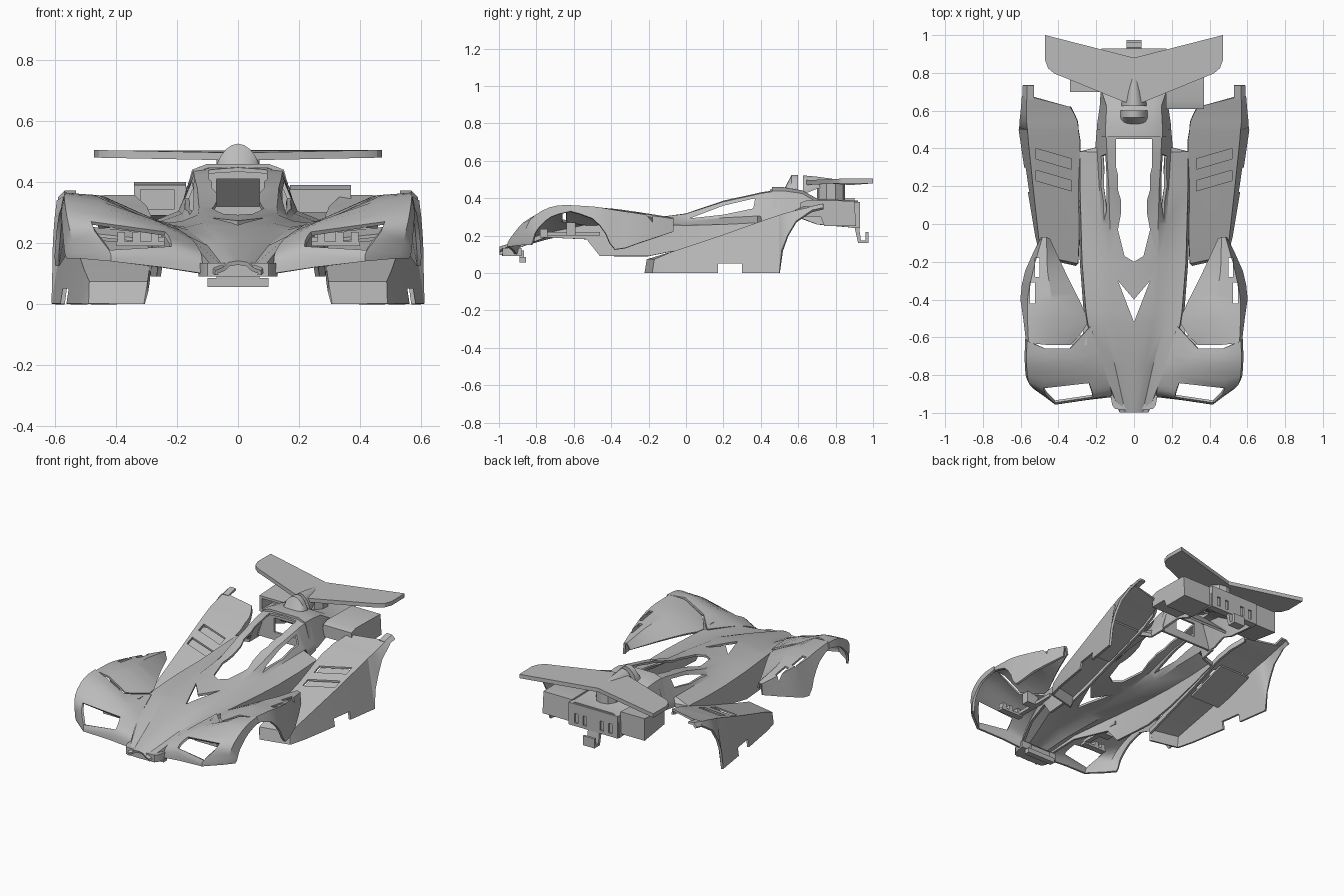
import bpy, bmesh, math
from mathutils import Vector

cube = bpy.data.objects.get("Cube")
if cube:
    bpy.data.objects.remove(cube, do_unlink=True)

grey = bpy.data.materials.new("body_grey")
grey.use_nodes = True
grey.diffuse_color = (0.5, 0.5, 0.5, 1)
grey.node_tree.nodes["Principled BSDF"].inputs["Base Color"].default_value = (0.5, 0.5, 0.5, 1)
parts, cutters = [], []


def make(name, bm, group=parts):
    bmesh.ops.recalc_face_normals(bm, faces=bm.faces)
    me = bpy.data.meshes.new(name)
    bm.to_mesh(me)
    bm.free()
    me.materials.append(grey)
    ob = bpy.data.objects.new(name, me)
    bpy.context.collection.objects.link(ob)
    group.append(ob)
    return ob


def spline(a, b, c, d, t):
    return 0.5 * (2 * b + (c - a) * t + (2 * a - 5 * b + 4 * c - d) * t * t + (3 * b - a - 3 * c + d) * t ** 3)


def loft(name, rows, steps=1, holes=(), cap=False):
    """Skin through rows of points; holes are (row, column) cells left open."""
    rows = [[Vector(p) for p in r] for r in rows]
    n, fine = len(rows), []
    for i in range(n - 1):
        four = [rows[max(i - 1, 0)], rows[i], rows[i + 1], rows[min(i + 2, n - 1)]]
        for s in range(steps):
            fine.append([spline(*ps, s / steps) for ps in zip(*four)])
    fine.append(rows[-1])
    bm = bmesh.new()
    grid = [[bm.verts.new(p) for p in r] for r in fine]
    for i, (r, q) in enumerate(zip(grid, grid[1:])):
        for j in range(len(r) - 1):
            if (i // steps, j) not in holes:
                bm.faces.new((r[j], r[j + 1], q[j + 1], q[j]))
    if cap:
        bm.faces.new(grid[0])
        bm.faces.new(grid[-1])
    return make(name, bm)


def section(y, *xz):
    return [(x, y, z) for x, z in xz]


def prism(name, pts, axis, lo, hi, group=parts):
    """Extrude a flat outline along x or z."""
    put = (lambda p, h: (h, *p)) if axis == "x" else (lambda p, h: (*p, h))
    bm = bmesh.new()
    a, b = ([bm.verts.new(put(p, h)) for p in pts] for h in (lo, hi))
    bm.faces.new(a)
    bm.faces.new(b)
    for i in range(len(pts)):
        j = i - 1
        bm.faces.new((a[j], a[i], b[i], b[j]))
    ob = make(name, bm, group)
    ob.hide_render = group is cutters
    return ob


def box(name, x, y, z, group=parts):
    return prism(name, [(x[0], y[0]), (x[1], y[0]), (x[1], y[1]), (x[0], y[1])], "z", *z, group)


def both_sides(half):
    return half + [(-x, y) for x, y in reversed(half) if x]


def mirror(ob):
    m = ob.modifiers.new("mirror", "MIRROR")
    m.use_clip = True
    return ob


def shell(ob, t=0.014):
    m = ob.modifiers.new("shell", "SOLIDIFY")
    m.thickness, m.offset = t, 0
    return ob


def cut(ob, *tools):
    for c in tools:
        m = ob.modifiers.new("cut", "BOOLEAN")
        m.operation, m.object, m.solver = "DIFFERENCE", c, "EXACT"
    return ob


# Hood and canopy in one long shell
hood = loft("hood_and_canopy", [
    section(-0.995, (0, .135), (.03, .13), (.045, .115), (.07, .105), (.07, .095)),
    section(-0.75, (0, .205), (.06, .2), (.1, .185), (.165, .22), (.165, .19)),
    section(-0.53, (0, .25), (.1, .25), (.16, .235), (.24, .26), (.245, .18)),
    section(-0.46, (0, .26), (.115, .258), (.17, .245), (.25, .26), (.26, .09)),
    section(-0.2, (0, .285), (.13, .285), (.18, .265), (.27, .255), (.28, .09)),
    section(0, (0, .315), (.125, .31), (.17, .27), (.275, .25), (.285, .13)),
    section(0.2, (0, .39), (.13, .375), (.18, .29), (.28, .255), (.29, .19)),
    section(0.38, (0, .43), (.14, .415), (.19, .3), (.28, .265), (.285, .24)),
    section(0.4, (0, .435), (.14, .42), (.19, .3), (.2, .27), (.2, .25)),
    section(0.5, (0, .445), (.145, .435), (.185, .3), (.19, .28), (.19, .26))])
shell(mirror(hood))
cut(hood,
    prism("cockpit_cutter", both_sides([(0, -.2), (.05, -.17), (.085, -.03), (.07, .05),
        (.07, .13), (.085, .18), (.085, .26), (.095, .3), (.095, .45)]), "z", .2, .6, cutters),
    prism("window_cutter", [(.02, .292), (.2, .36), (.37, .4), (.36, .345), (.2, .312)],
          "x", -.4, .4, cutters),
    prism("hood_vent_cutter", both_sides([(0, -.52), (.085, -.3), (0, -.4)]), "z", .2, .4, cutters))

# Nose bumper and lower hook
prism("nose_bumper", both_sides([(0, -.985), (.1, -.98), (.115, -.96), (.13, -.88), (0, -.88)]), "z", .09, .135)
box("nose_hook_stem", (-.07, .07), (-.89, -.865), (.06, .12))
box("nose_hook", (-.1, .1), (-.89, -.855), (.055, .085))

# Front fenders with open lamp windows and chamfered outer corners
front = loft("front_fender", [
    [(.555, -.825, .15), (.52, -.87, .15), (.415, -.95, .14), (.25, -.925, .12), (.12, -.91, .1)],
    [(.562, -.815, .17), (.53, -.865, .18), (.42, -.94, .175), (.22, -.91, .185), (.12, -.89, .15)],
    [(.567, -.795, .23), (.555, -.83, .28), (.48, -.865, .265), (.24, -.84, .23), (.14, -.83, .19)],
    [(.572, -.72, .3), (.565, -.73, .345), (.45, -.74, .33), (.28, -.74, .27), (.17, -.74, .22)],
    [(.57, -.61, .33), (.562, -.62, .36), (.47, -.66, .35), (.34, -.66, .28), (.23, -.54, .26)]],
    3, holes=[(1, 2)])
mirror(shell(front))
mirror(box("lamp_bracket", (.24, .4), (-.78, -.74), (.19, .205)))
for i, x in enumerate((.26, .32, .37)):
    mirror(box(f"lamp_post_{i}", (x, x + .025), (-.78, -.74), (.2, .235)))
mirror(box("bracket_stay", (.24, .27), (-.76, -.46), (.2, .22)))
mirror(box("bracket_hanger", (.25, .33), (-.64, -.59), (.2, .27)))

# Rear halves of the front fenders
rear = loft("fender_tail", [
    [(.565, -.625, .33), (.555, -.63, .357), (.46, -.64, .35), (.34, -.64, .28)],
    [(.58, -.5, .29), (.56, -.5, .35), (.44, -.5, .345), (.25, -.53, .26)],
    [(.59, -.43, .21), (.56, -.43, .34), (.44, -.43, .34), (.28, -.43, .265)],
    [(.593, -.38, .125), (.555, -.37, .33), (.44, -.37, .335), (.31, -.37, .265)],
    [(.57, -.25, .16), (.53, -.25, .312), (.46, -.25, .318), (.37, -.25, .26)],
    [(.485, -.07, .22), (.48, -.07, .285), (.465, -.07, .29), (.45, -.08, .25)]], 2)
shell(rear)
cut(rear, box("slot_cutter_a", (.525, .55), (-.42, -.31), (.28, .4), cutters),
    box("slot_cutter_b", (.5, .525), (-.28, -.18), (.26, .4), cutters))
mirror(rear)


# Side pods: inner lip, deck, flared outer wall
def pod_row(y, inner, z, outer, flare, low, back=0):
    return [(inner, y - back, max(z - .03, 0)), (inner, y - back, z),
            (outer, y, z), (flare, y, low)]


pod = loft("side_pod", [
    pod_row(-.175, .31, 0, .485, .485, 0, .04),
    pod_row(-.165, .3, .07, .483, .49, 0, .04),
    pod_row(-.07, .295, .11, .5, .515, 0),
    pod_row(.2, .295, .2, .53, .56, 0),
    pod_row(.44, .29, .285, .555, .595, 0),
    pod_row(.5, .3, .305, .56, .604, 0),
    pod_row(.515, .3, .31, .562, .602, .12),
    pod_row(.545, .305, .318, .565, .6, .2),
    pod_row(.59, .32, .33, .565, .595, .275, .01),
    pod_row(.68, .34, .35, .565, .588, .335, .06)])
shell(pod)
slots = [[(.33, y), (.52, y + .055), (.52, y), (.33, y - .055)] for y in (.23, .345)]
cut(pod, box("notch_cutter", (.5, .7), (.17, .3), (-.1, .05), cutters),
    *[prism(f"louvre_cutter_{i}", s, "z", .15, .4, cutters) for i, s in enumerate(slots)])
mirror(pod)
mirror(shell(loft("louvre_floor", [[(x, y, y / 3 + .1) for x in (.32, .535)] for y in (.15, .42)])))
mirror(shell(loft("pod_fin", [[(.53, y, z), (.565, y, z), (.585, y, z - .02)]
                              for y, z in ((.66, .348), (.735, .365))])))

# Engine cover, bulkhead, sloping intake back and rear panel
cover = loft("engine_cover", [
    section(.46, (0, .452), (.1, .452), (.145, .435), (.19, .27)),
    section(.52, (0, .452), (.1, .452), (.145, .435), (.19, .27)),
    section(.62, (0, .435), (.1, .435), (.14, .42), (.175, .29)),
    section(.7, (0, .39), (.12, .39), (.165, .375), (.17, .26)),
    section(.92, (0, .38), (.13, .38), (.165, .37), (.17, .24))])
shell(mirror(cover))
bulkhead = loft("bulkhead", [[(x, y, z) for x in (-w, w)]
                             for y, z, w in ((.47, .27, .185), (.47, .44, .13))])
cut(shell(bulkhead), box("bulkhead_cutter", (-.07, .07), (.4, .5), (.32, .41), cutters))
shell(loft("intake_back", [[(x, y, z) for x in (-w, w)]
                           for y, z, w in ((.52, .435, .12), (.66, .3, .16))]))
panel = box("rear_panel", (-.172, .172), (.885, .93), (.24, .38))
cut(panel, *[box(f"panel_cutter_{i}", (x - .012, x + .012), (.92, 1), (.26, .32), cutters)
             for i, x in enumerate((-.12, -.06, .06, .12))])
prism("rear_hook", [(.9, .25), (.92, .16), (.975, .16), (.975, .22), (.96, .22), (.96, .175),
                    (.935, .175), (.925, .25)], "x", -.04, .04)

# Side boxes behind the pods
prism("left_box", [(.61, .3), (.61, .375), (.65, .39), (.9, .385), (.91, .25), (.74, .25), (.72, .3)],
      "x", .17, .37)
right_box = prism("right_box", [(.7, .29), (.7, .39), (.9, .4), (.9, .26)], "x", -.34, -.17)
cut(right_box, box("right_box_cutter", (-.32, -.21), (.65, .8), (.31, .375), cutters))

# Swept rear wing on its stay, with a split fairing
outline = [(0, .88), (.47, 1), (.472, .87), (.455, .825), (.42, .795), (.38, .78), (.05, .645), (0, .64)]
wing = prism("rear_wing", both_sides(outline), "z", .47, .495)
for v in wing.data.vertices:
    v.co.z += abs(v.co.x) * .02
prism("wing_stay", both_sides([(0, .7), (.04, .71), (.07, .75), (.07, .8), (.04, .84), (0, .85)]), "z", .37, .48)


def arch(y, w, base, top):
    turns = [math.pi * k / 12 for k in range(13)]
    return section(y, *[(w * math.cos(a), base + (top - base) * abs(math.sin(a)) ** 1.3) for a in turns])


loft("fairing_front", [arch(.525, .078, .42, .45), arch(.565, .078, .42, .525),
                       arch(.6, .075, .42, .525)], cap=True)
loft("fairing_tail", [arch(.625, .07, .42, .522), arch(.7, .05, .45, .515),
                      arch(.83, .008, .48, .497)], cap=True)

# Bake modifiers, drop cutters, shade smooth with sharp creases
bpy.ops.object.select_all(action="DESELECT")
for ob in parts:
    ob.select_set(True)
bpy.context.view_layer.objects.active = parts[0]
bpy.ops.object.convert(target="MESH")
bpy.ops.object.shade_smooth_by_angle(angle=math.radians(28))
for c in cutters:
    bpy.data.objects.remove(c, do_unlink=True)
